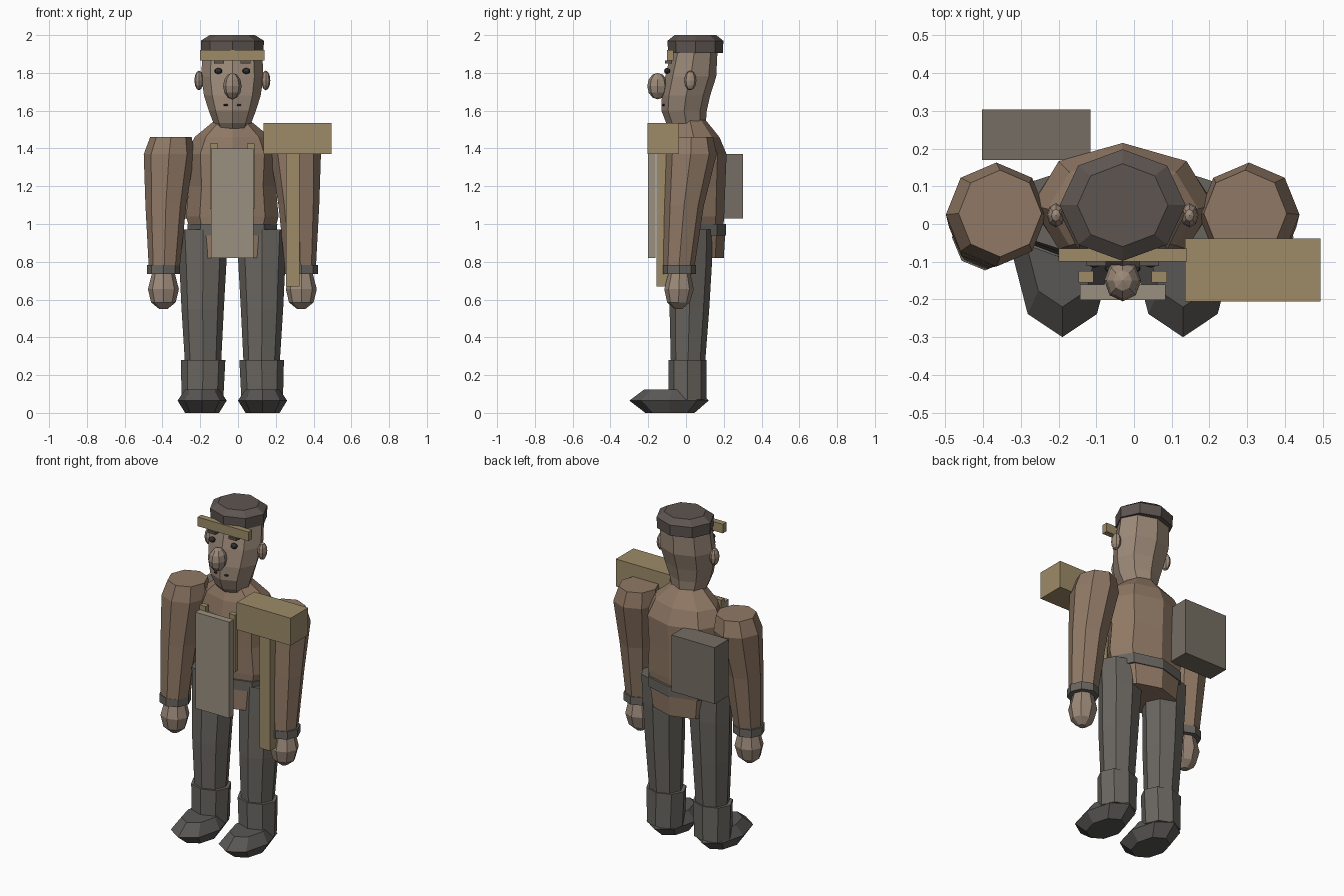
import bpy, bmesh, math

CX = -0.03  # body centre line


def material(name, r, g, b):
    m = bpy.data.materials.new(name)
    m.diffuse_color = (r, g, b, 1)
    return m


SKIN = material("skin", 0.33, 0.25, 0.19)
SHIRT = material("shirt", 0.28, 0.19, 0.13)
CLOTH = material("dark_cloth", 0.14, 0.13, 0.115)
CAP = material("cap_felt", 0.11, 0.09, 0.08)
BOOT = material("boot_leather", 0.10, 0.095, 0.09)
WOOD = material("wood", 0.34, 0.26, 0.14)
APRON = material("apron", 0.33, 0.28, 0.22)
PACK = material("pack", 0.18, 0.155, 0.125)
DARK = material("eye_dark", 0.03, 0.03, 0.03)


def finish(name, bm, mat):
    bmesh.ops.recalc_face_normals(bm, faces=bm.faces)
    me = bpy.data.meshes.new(name)
    bm.to_mesh(me)
    bm.free()
    me.materials.append(mat)
    ob = bpy.data.objects.new(name, me)
    bpy.context.collection.objects.link(ob)
    return ob


def loft(name, mat, rings, n=8):
    """Stack of n-sided rings, each (x, y, z, rx, ry), capped at both ends."""
    bm = bmesh.new()
    loops = []
    for x, y, z, rx, ry in rings:
        loops.append([bm.verts.new((x + rx * math.cos(2 * math.pi * i / n),
                                    y + ry * math.sin(2 * math.pi * i / n), z))
                      for i in range(n)])
    for a, b in zip(loops, loops[1:]):
        for i in range(n):
            j = (i + 1) % n
            bm.faces.new((a[i], a[j], b[j], b[i]))
    bm.faces.new(loops[0])
    bm.faces.new(loops[-1])
    return finish(name, bm, mat)


def box(name, mat, x, y, z):
    """Box from (min, max) pairs."""
    bm = bmesh.new()
    bmesh.ops.create_cube(bm, size=1)
    for v in bm.verts:
        v.co = [(lo + hi) / 2 + c * (hi - lo) for c, (lo, hi) in zip(v.co, (x, y, z))]
    return finish(name, bm, mat)


def ball(name, mat, centre, radii, rings=6):
    bm = bmesh.new()
    bmesh.ops.create_uvsphere(bm, u_segments=8, v_segments=rings, radius=1)
    for v in bm.verts:
        v.co = [p + c * r for p, c, r in zip(centre, v.co, radii)]
    return finish(name, bm, mat)


def centred(rings):
    return [(CX, y, z, rx, ry) for y, z, rx, ry in rings]


# Head and cap
loft("head", SKIN, centred([
    (0.01, 1.50, 0.085, 0.085), (0.0, 1.535, 0.10, 0.105), (-0.01, 1.60, 0.125, 0.12),
    (0.0, 1.68, 0.15, 0.128), (0.025, 1.78, 0.165, 0.135), (0.045, 1.92, 0.157, 0.122)]))
loft("cap", CAP, centred([
    (0.05, 1.905, 0.165, 0.145), (0.05, 1.97, 0.167, 0.148), (0.05, 2.0, 0.12, 0.11)]))
box("brow_plank", WOOD, (-0.20, 0.14), (-0.10, -0.065), (1.865, 1.92))

# Face
ball("nose", SKIN, (CX, -0.15, 1.73), (0.049, 0.055, 0.07))
for s, side in ((-1, "left"), (1, "right")):
    def X(d):
        return CX + s * d
    ball("ear_" + side, SKIN, (X(0.177), 0.023, 1.76), (0.024, 0.032, 0.052))
    ball("eye_" + side, DARK, (X(0.074), -0.10, 1.81), (0.021, 0.016, 0.016))
    box("eyebrow_" + side, CAP, (X(0.07) - 0.026, X(0.07) + 0.026), (-0.112, -0.075), (1.85, 1.865))
    ball("mouth_corner_" + side, DARK, (X(0.035), -0.118, 1.63), (0.013, 0.01, 0.006), 4)

# Shirt body, belt and shirt hem
loft("torso", SHIRT, centred([
    (0.05, 0.95, 0.22, 0.145), (0.05, 1.04, 0.245, 0.152), (0.05, 1.20, 0.23, 0.158),
    (0.05, 1.37, 0.24, 0.165), (0.04, 1.46, 0.20, 0.137), (0.02, 1.555, 0.085, 0.08)]))
loft("belt", CLOTH, centred([
    (0.05, 0.94, 0.235, 0.162), (0.05, 1.0, 0.238, 0.162)]))
loft("shirt_hem", SHIRT, centred([
    (0.045, 0.82, 0.20, 0.155), (0.05, 0.94, 0.22, 0.157)]))

# Arms, cuffs, hands, legs and boots on both sides
for s, side in ((-1, "left"), (1, "right")):
    def limb(name, mat, rings):
        loft(name + "_" + side, mat, [(CX + s * x, *rest) for x, *rest in rings])
    limb("arm", SHIRT, [
        (0.36, -0.037, 0.78, 0.083, 0.083), (0.352, -0.01, 1.10, 0.108, 0.105),
        (0.335, 0.025, 1.37, 0.134, 0.138), (0.325, 0.028, 1.46, 0.11, 0.115)])
    limb("cuff", CLOTH, [
        (0.365, -0.035, 0.735, 0.088, 0.088), (0.365, -0.035, 0.782, 0.088, 0.088)])
    limb("hand", SKIN, [
        (0.365, -0.04, 0.55, 0.022, 0.02), (0.365, -0.04, 0.585, 0.065, 0.06),
        (0.365, -0.037, 0.655, 0.082, 0.078), (0.365, -0.035, 0.74, 0.06, 0.058)])
    limb("trouser_leg", CLOTH, [
        (0.155, 0.01, 0.25, 0.095, 0.09), (0.157, 0.018, 0.55, 0.112, 0.105),
        (0.156, 0.03, 0.80, 0.125, 0.108), (0.156, 0.035, 0.97, 0.135, 0.105)])
    limb("boot_shaft", CLOTH, [
        (0.158, 0.008, 0.07, 0.11, 0.10), (0.155, 0.008, 0.28, 0.118, 0.10)])
    limb("shoe", BOOT, [
        (0.16, -0.085, 0.0, 0.09, 0.13), (0.16, -0.09, 0.065, 0.13, 0.21),
        (0.16, -0.075, 0.125, 0.09, 0.145)])

# Apron panel and its straps
box("apron_panel", APRON, (-0.143, 0.083), (-0.202, -0.161), (0.82, 1.40))
for d in (-0.097, 0.097):
    box("apron_strap", WOOD, (CX + d - 0.02, CX + d + 0.02), (-0.155, -0.125), (1.08, 1.425))

# Mallet carried in front of the shoulder
box("mallet_head", WOOD, (0.135, 0.495), (-0.205, -0.038), (1.37, 1.535))
box("mallet_handle", WOOD, (0.255, 0.325), (-0.157, -0.085), (0.67, 1.53))

# Pack on the back
box("back_pack", PACK, (-0.403, -0.115), (0.17, 0.303), (1.03, 1.37))
